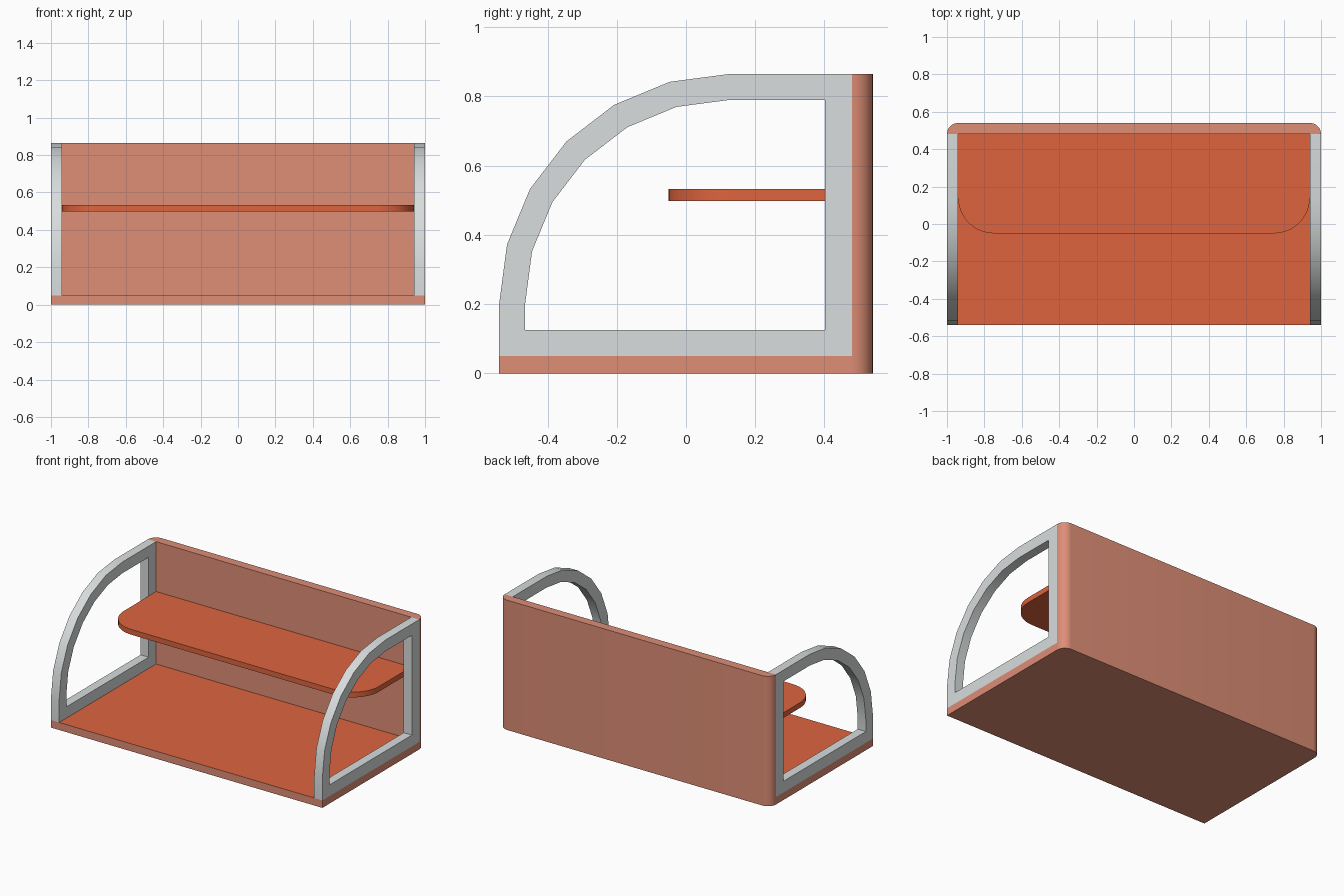
import bpy, bmesh, math
from math import sin, cos, pi

if "Cube" in bpy.data.objects:
    bpy.data.objects.remove(bpy.data.objects["Cube"])


def material(name, rgb):
    def lin(c):
        c /= 255
        return c / 12.92 if c <= 0.04045 else ((c + 0.055) / 1.055) ** 2.4
    m = bpy.data.materials.new(name)
    m.diffuse_color = (*[lin(c) for c in rgb], 1)
    m.use_nodes = True
    m.node_tree.nodes["Principled BSDF"].inputs["Base Color"].default_value = m.diffuse_color
    return m


salmon = material("salmon", (222, 142, 118))
orange = material("burnt_orange", (222, 100, 62))
grey = material("light_grey", (217, 221, 221))


def finish(bm, name, mats):
    bmesh.ops.recalc_face_normals(bm, faces=bm.faces)
    me = bpy.data.meshes.new(name)
    bm.to_mesh(me)
    bm.free()
    ob = bpy.data.objects.new(name, me)
    bpy.context.collection.objects.link(ob)
    for m in mats:
        me.materials.append(m)
    bpy.context.view_layer.objects.active = ob
    ob.select_set(True)
    bpy.ops.object.shade_smooth_by_angle(angle=math.radians(30))
    ob.select_set(False)
    return ob


def arc(cx, cy, r, a0, a1, n):
    return [(cx + r * cos(a0 + (a1 - a0) * i / n),
             cy + r * sin(a0 + (a1 - a0) * i / n)) for i in range(n + 1)]


def slab(name, outline, z0, z1, mats):
    """Extrude an xy outline between two heights."""
    bm = bmesh.new()
    lo = [bm.verts.new((x, y, z0)) for x, y in outline]
    hi = [bm.verts.new((x, y, z1)) for x, y in outline]
    bm.faces.new(lo)
    bm.faces.new(hi)
    for i in range(len(lo)):
        j = (i + 1) % len(lo)
        bm.faces.new((lo[i], lo[j], hi[j], hi[i]))
    return finish(bm, name, mats)


# base board, with an orange upper surface
base = slab("base_board", [(-1, -0.54), (1, -0.54), (1, 0.48), (-1, 0.48)],
            0, 0.05, [salmon, orange])
for p in base.data.polygons:
    p.material_index = 1 if p.normal.z > 0.5 else 0

# back panel with rounded rear corners
slab("back_panel", [(-1, 0.48), (1, 0.48)]
     + arc(0.94, 0.48, 0.06, 0, pi / 2, 8)[1:]
     + arc(-0.94, 0.48, 0.06, pi / 2, pi, 8)[:-1], 0, 0.865, [salmon])

# shelf with rounded front corners
slab("shelf", [(0.94, 0.48), (-0.94, 0.48)]
     + arc(-0.75, 0.14, 0.19, pi, 1.5 * pi, 10)
     + arc(0.75, 0.14, 0.19, 1.5 * pi, 2 * pi, 10), 0.498, 0.533, [orange])


# open side frames with a faceted quarter arch
def frame_loop(r, bottom, back):
    a = arc(0.125, 0.2, r, pi, pi / 2, 6)
    return [(0.125 - r, bottom)] + a + [(back, 0.2 + r), (back, bottom)]


def side_frame(name, x0, x1):
    bm = bmesh.new()
    outer = frame_loop(0.665, 0.05, 0.48)
    inner = frame_loop(0.59, 0.125, 0.402)
    rings = [[bm.verts.new((x, y, z)) for y, z in loop]
             for x, loop in ((x0, outer), (x1, outer), (x1, inner), (x0, inner))]
    n = len(outer)
    for k in range(4):
        a, b = rings[k], rings[(k + 1) % 4]
        for i in range(n):
            j = (i + 1) % n
            bm.faces.new((a[i], a[j], b[j], b[i]))
    finish(bm, name, [grey])


side_frame("right_side_frame", 0.94, 1)
side_frame("left_side_frame", -1, -0.94)
